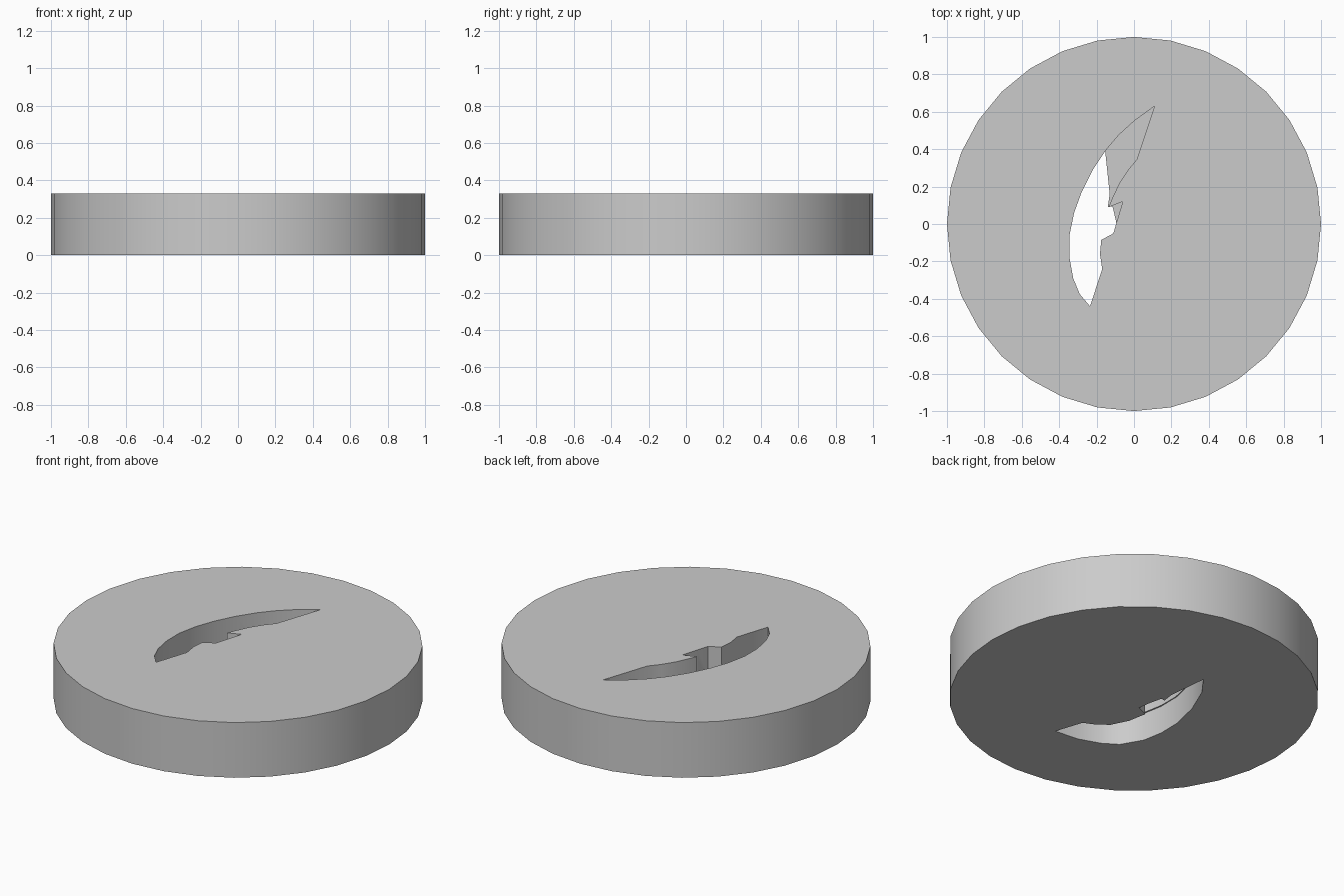
import bpy, bmesh

if "Cube" in bpy.data.objects:
    bpy.data.objects.remove(bpy.data.objects["Cube"])

HEIGHT = 0.33


def outline_prism(name, points, z0, z1):
    bm = bmesh.new()
    face = bm.faces.new([bm.verts.new((x, y, z0)) for x, y in points])
    ext = bmesh.ops.extrude_face_region(bm, geom=[face])
    verts = [v for v in ext["geom"] if isinstance(v, bmesh.types.BMVert)]
    bmesh.ops.translate(bm, verts=verts, vec=(0, 0, z1 - z0))
    bmesh.ops.recalc_face_normals(bm, faces=bm.faces)
    mesh = bpy.data.meshes.new(name)
    bm.to_mesh(mesh)
    bm.free()
    obj = bpy.data.objects.new(name, mesh)
    bpy.context.collection.objects.link(obj)
    return obj


# Crescent with a notched inner edge, opening on the upper face
top_outline = [
    (0.11, 0.63), (0.0, 0.55), (-0.08, 0.477), (-0.15, 0.395), (-0.22, 0.29),
    (-0.28, 0.17), (-0.32, 0.06), (-0.345, -0.06), (-0.345, -0.18),
    (-0.325, -0.29), (-0.29, -0.375), (-0.235, -0.44),
    (-0.17, -0.24), (-0.182, -0.16), (-0.175, -0.085), (-0.11, -0.05),
    (-0.09, 0.02), (-0.06, 0.12), (-0.135, 0.09), (-0.12, 0.13),
    (-0.08, 0.215), (-0.035, 0.285), (0.015, 0.345)]

# Flipped crescent, opening on the lower face
bottom_outline = [
    (-0.155, 0.4), (-0.24, 0.285), (-0.31, 0.12), (-0.35, -0.05),
    (-0.352, -0.19), (-0.33, -0.31), (-0.26, -0.43), (-0.175, -0.485),
    (-0.05, -0.53), (0.1, -0.545),
    (0.045, -0.38), (-0.02, -0.35), (-0.085, -0.3), (-0.135, -0.2),
    (-0.155, -0.09), (-0.085, -0.06), (-0.095, 0.01), (-0.115, 0.095),
    (-0.14, 0.09), (-0.13, 0.16)]

# Two pockets that meet halfway through the disc
cutters = [outline_prism("upper_pocket_cutter", top_outline, HEIGHT / 2, HEIGHT + 0.2),
           outline_prism("lower_pocket_cutter", bottom_outline, -0.2, HEIGHT / 2 + 0.001)]

# Disc
bpy.ops.mesh.primitive_cylinder_add(vertices=32, radius=1, depth=HEIGHT,
                                    location=(0, 0, HEIGHT / 2))
disc = bpy.context.object
disc.name = "disc"
for cutter in cutters:
    mod = disc.modifiers.new(cutter.name, 'BOOLEAN')
    mod.operation = 'DIFFERENCE'
    mod.solver = 'EXACT'
    mod.object = cutter
    bpy.ops.object.modifier_apply(modifier=mod.name)
for cutter in cutters:
    bpy.data.objects.remove(cutter)

bpy.ops.object.shade_smooth_by_angle(angle=0.52)
